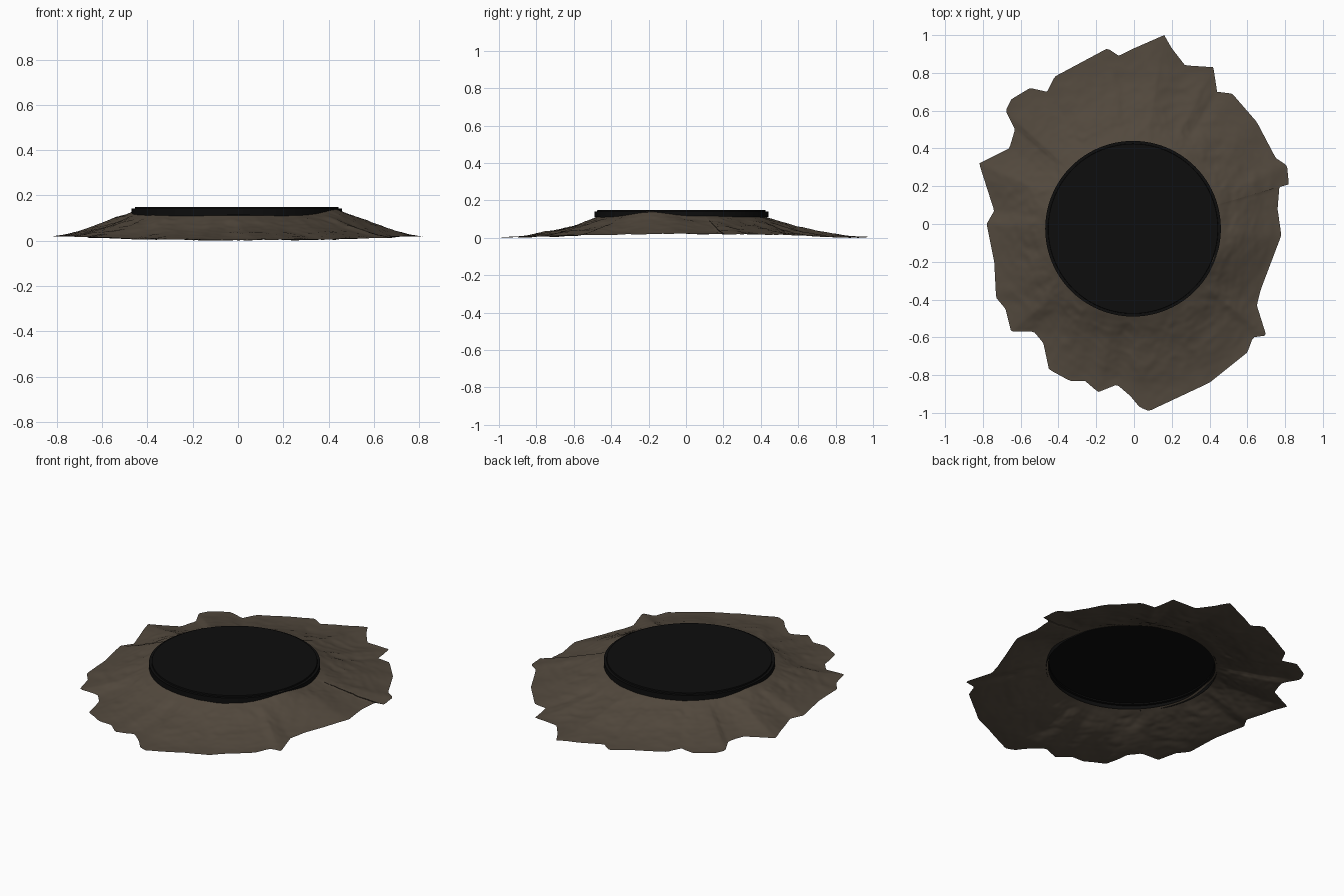
import bpy, bmesh, math
from mathutils import Vector, noise

cube = bpy.data.objects.get("Cube")
if cube:
    bpy.data.objects.remove(cube)

CENTRE = Vector((-0.005, -0.025, 0))
RADIUS = 0.465
SEGMENTS, RINGS = 320, 44


def material(name, colour, roughness):
    mat = bpy.data.materials.new(name)
    mat.use_nodes = True
    mat.diffuse_color = (*colour, 1)
    shader = next(n for n in mat.node_tree.nodes if n.type == 'BSDF_PRINCIPLED')
    shader.inputs["Base Color"].default_value = (*colour, 1)
    shader.inputs["Roughness"].default_value = roughness
    return mat


def finish(name, bm, mat, angle):
    mesh = bpy.data.meshes.new(name)
    bm.to_mesh(mesh)
    bm.free()
    mesh.materials.append(mat)
    obj = bpy.data.objects.new(name, mesh)
    bpy.context.collection.objects.link(obj)
    bpy.ops.object.select_all(action='DESELECT')
    obj.select_set(True)
    bpy.context.view_layer.objects.active = obj
    bpy.ops.object.shade_smooth_by_angle(angle=math.radians(angle))


def bridge(bm, loops):
    """Join successive closed loops of vertices with quads."""
    for a, b in zip(loops, loops[1:]):
        n = len(a)
        for i in range(n):
            j = (i + 1) % n
            bm.faces.new((a[i], b[i], b[j], a[j]))


def resample(points, count):
    """Even steps along a closed outline."""
    pairs = list(zip(points, points[1:] + points[:1]))
    step = sum((b - a).length for a, b in pairs) / count
    result, carry = [], 0.0
    for a, b in pairs:
        length = (b - a).length
        while carry < length and len(result) < count:
            result.append(a.lerp(b, carry / length))
            carry += step
        carry -= length
    return result


def bump(angle, middle, width):
    away = (angle - middle + math.pi) % math.tau - math.pi
    return math.exp(-(away / width) ** 2)


brown = material("earth brown", (0.085, 0.066, 0.047), 0.9)
black = material("hole black", (0.004, 0.004, 0.004), 0.8)

# Ragged outer edge of the mound, anticlockwise, in hundredths
edge_points = [
    (16, 100), (0, 93), (-8, 89), (-14, 93), (-42, 78), (-46, 70),
    (-55, 72), (-65, 66), (-68, 60), (-63, 50), (-66, 40), (-82, 32),
    (-74, 7), (-78, 0), (-74, -20), (-73, -39), (-68, -45), (-65, -57),
    (-53, -57), (-48, -63), (-45, -77), (-34, -83), (-26, -83), (-19, -89),
    (-9, -85), (-2, -91), (3, -97), (8, -99), (40, -84), (60, -68),
    (63, -60), (70, -59), (65, -43), (67, -35), (78, -6), (76, 8),
    (77, 20), (82, 21), (81, 31), (75, 35), (65, 54), (52, 69),
    (44, 70), (42, 83), (27, 84), (20, 93)]
outline = resample([Vector((x, y, 0)) / 100 for x, y in edge_points], SEGMENTS)

# Mound: an open sheet sloping from the lid down to the ragged edge
bm = bmesh.new()
loops = [[] for _ in range(RINGS + 1)]
for edge in outline:
    out = (edge - CENTRE).normalized()
    angle = math.atan2(out.y, out.x)
    inner = CENTRE + out * (RADIUS - 0.012)
    side = out.x ** 2
    low = 0.007 + 0.02 * side
    high = (0.117 + 0.008 * side + 0.024 * bump(angle, math.radians(-22), 0.3)
            + 0.016 * bump(angle, math.radians(170), 0.25))
    power = 1.8 - 0.6 * side
    for k, loop in enumerate(loops):
        t = k / RINGS
        p = inner.lerp(edge, t)
        z = low + (high - low) * (1 - t) ** power
        # broad lumps, then sharper ridges, fading towards both rims
        fade = min(1, t * 5) * (1 - 0.7 * t)
        z += 0.014 * fade * noise.noise(p * 6)
        crease = abs(noise.noise(p * 11 + Vector((3, 7, 1))))
        z += fade * (0.011 * (0.25 - crease) + 0.003 * noise.noise(p * 34))
        z += 0.004 * t * noise.noise(p * 5)
        loop.append(bm.verts.new((p.x, p.y, z)))
lowest = min(v.co.z for v in bm.verts)
for v in bm.verts:
    v.co.z -= lowest
bridge(bm, loops)
finish("earth_mound", bm, brown, 50)

# Lid: a shallow cap, open below, with a narrow step round its top
bm = bmesh.new()
loops = []
for r, z, ragged in ((RADIUS, 0.11, 0.006), (RADIUS, 0.142, 0),
                     (RADIUS - 0.015, 0.142, 0), (RADIUS - 0.016, 0.15, 0)):
    ring = []
    for i in range(96):
        a = i * math.tau / 96
        p = CENTRE + Vector((math.cos(a), math.sin(a), 0)) * r
        ring.append(bm.verts.new((p.x, p.y, z + ragged * noise.noise(p * 9))))
    loops.append(ring)
bridge(bm, loops)
bm.faces.new(loops[-1])
bmesh.ops.recalc_face_normals(bm, faces=bm.faces)
finish("round_lid", bm, black, 30)
